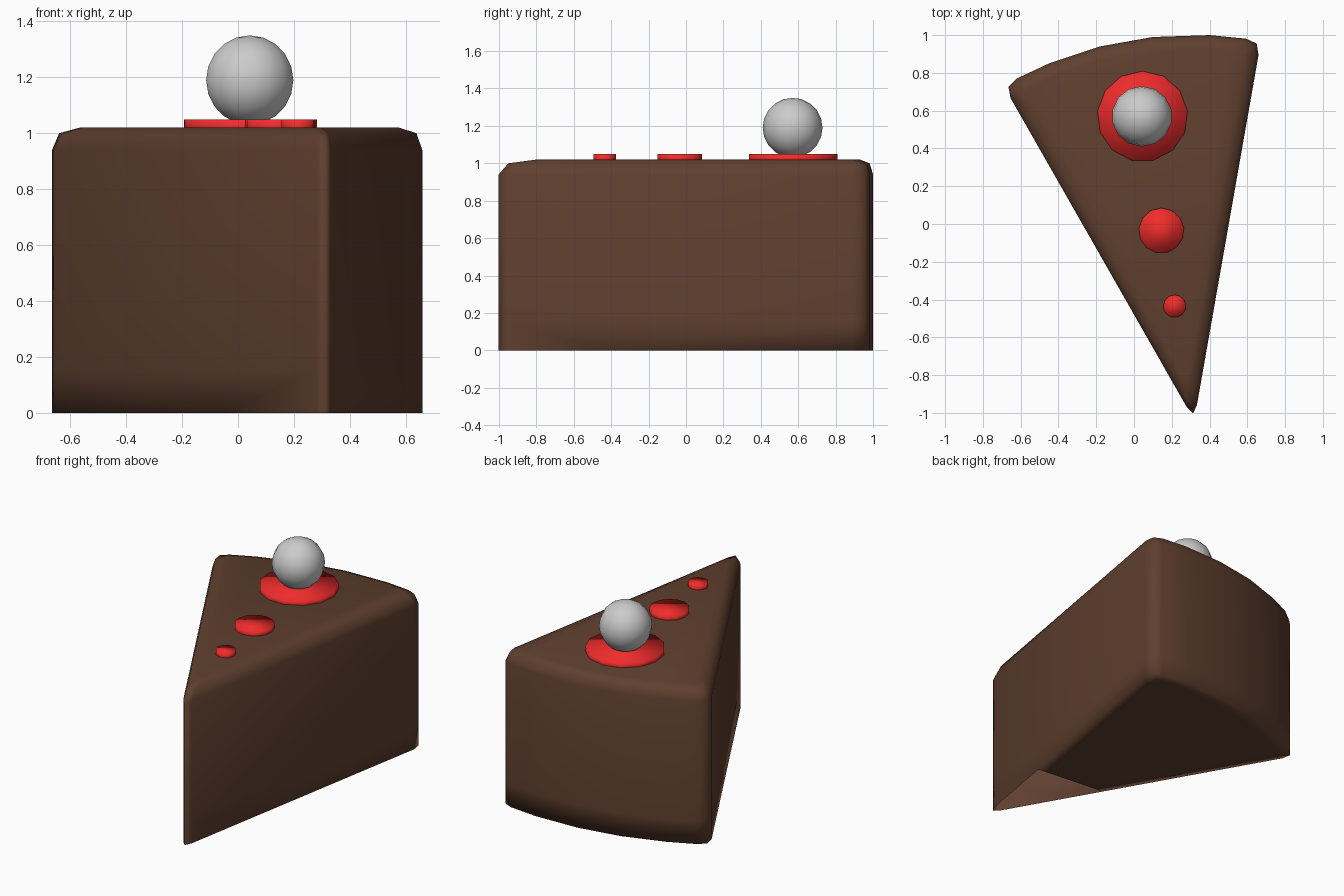
import bpy, bmesh, math
from mathutils import Vector

if "Cube" in bpy.data.objects:
    bpy.data.objects.remove(bpy.data.objects["Cube"])


def material(name, color):
    m = bpy.data.materials.new(name)
    m.diffuse_color = (*color, 1)
    m.use_nodes = True
    m.node_tree.nodes["Principled BSDF"].inputs["Base Color"].default_value = m.diffuse_color
    return m


def add_object(name, bm, mat=None):
    bmesh.ops.recalc_face_normals(bm, faces=bm.faces)
    for f in bm.faces:
        f.smooth = True
    me = bpy.data.meshes.new(name)
    bm.to_mesh(me)
    bm.free()
    ob = bpy.data.objects.new(name, me)
    bpy.context.collection.objects.link(ob)
    if mat:
        me.materials.append(mat)
    return ob


chocolate = material("chocolate", (0.114, 0.05, 0.028))
jam = material("jam", (0.87, 0.025, 0.025))

# Sharp slice plan: tip, back right corner, curved back, back left corner
PLAN = [Vector(p) for p in ((0.319, -1.039), (0.673, 0.973), (0.4, 1.0), (0.1, 0.99),
                            (-0.18, 0.94), (-0.45, 0.85), (-0.693, 0.736))]
ROUNDED = (0, 1, 6)


def outline(inset):
    """Slice plan moved inwards, with its three corners rounded."""
    n = len(PLAN)
    pts = []
    for i, p in enumerate(PLAN):
        a = (p - PLAN[i - 1]).normalized()
        b = (PLAN[(i + 1) % n] - p).normalized()
        na, nb = Vector((-a.y, a.x)), Vector((-b.y, b.x))
        pts.append(p + (na + nb) * inset / (1 + na.dot(nb)))
    out = []
    for i, p in enumerate(pts):
        if i in ROUNDED:
            a = p + (pts[i - 1] - p).normalized() * 0.08
            b = p + (pts[(i + 1) % n] - p).normalized() * 0.08
            out += [a, a * 0.25 + p * 0.5 + b * 0.25, b]
        else:
            out.append(p)
    return out


# Cake slice: stacked outlines, soft top edge
bm = bmesh.new()
rings = []
for inset, z in ((0.07, 0), (0, 0), (0, 0.15), (0, 0.94), (0.018, 1.0), (0.07, 1.02)):
    rings.append([bm.verts.new((p.x, p.y, z)) for p in outline(inset)])
for lo, hi in zip(rings, rings[1:]):
    for i in range(len(lo)):
        j = (i + 1) % len(lo)
        bm.faces.new((lo[i], lo[j], hi[j], hi[i]))
bm.faces.new(rings[-1])
bm.faces.new(rings[0][::-1])

# Underside is open near the tip
under = [f for f in bm.faces if all(v.co.z < 0.001 for v in f.verts)]
geom = under + list({e for f in under for e in f.edges}) + list({v for f in under for v in f.verts})
bmesh.ops.bisect_plane(bm, geom=geom, plane_co=(0, -0.38, 0), plane_no=(0.1, 1, 0))
gone = [f for f in bm.faces if all(v.co.z < 0.001 for v in f.verts)
        and f.calc_center_median().y < -0.39 - 0.1 * f.calc_center_median().x]
bmesh.ops.delete(bm, geom=gone, context='FACES')
add_object("cake_slice", bm, chocolate)

# Jam dots along the top
for name, x, y, r in (("large_jam_dot", 0.045, 0.57, 0.24),
                      ("medium_jam_dot", 0.145, -0.035, 0.12),
                      ("small_jam_dot", 0.215, -0.435, 0.06)):
    bm = bmesh.new()
    bmesh.ops.create_cone(bm, cap_ends=True, segments=13, radius1=r, radius2=r, depth=0.05)
    bmesh.ops.translate(bm, verts=bm.verts, vec=(x, y, 1.025))
    add_object(name, bm, jam)

# Ball on the large dot
bm = bmesh.new()
bmesh.ops.create_uvsphere(bm, u_segments=14, v_segments=10, radius=0.16)
bmesh.ops.translate(bm, verts=bm.verts, vec=(0.042, 0.57, 1.19))
add_object("topping_ball", bm)
